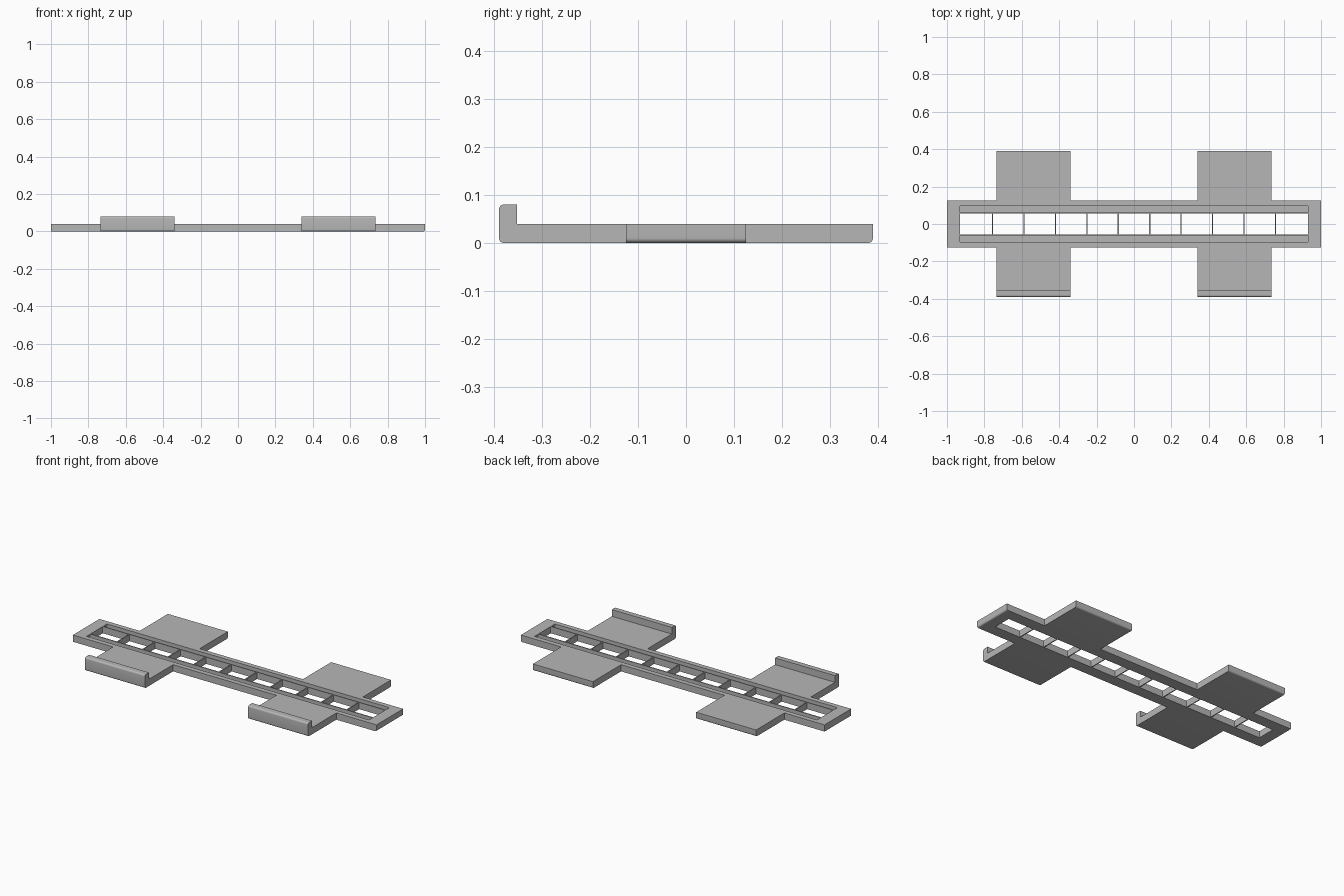
import bpy, math
from mathutils import Vector

if "Cube" in bpy.data.objects:
    bpy.data.objects.remove(bpy.data.objects["Cube"], do_unlink=True)

grey = bpy.data.materials.new("plain grey")
grey.use_nodes = True
colour = (0.47, 0.47, 0.47, 1)
grey.diffuse_color = colour
grey.node_tree.nodes["Principled BSDF"].inputs["Base Color"].default_value = colour

HEIGHT = 0.04
HALF_WIDTH = 0.125
SLOT_X = 0.93


def fillet(cx, cz, r, start, steps=6):
    """Quarter circle of profile points, counter-clockwise from start degrees."""
    angles = [math.radians(start + 90 * i / steps) for i in range(steps + 1)]
    return [(cx + r * math.cos(a), cz + r * math.sin(a)) for a in angles]


def extrude(name, profile, place, lo, hi):
    """Sweep a closed profile from lo to hi; place(u, v, t) gives the position."""
    n = len(profile)
    verts = [place(u, v, t) for t in (lo, hi) for u, v in profile]
    faces = [list(range(n)), list(range(2 * n - 1, n - 1, -1))]
    faces += [[(i + 1) % n, i, n + i, n + (i + 1) % n] for i in range(n)]
    mesh = bpy.data.meshes.new(name)
    mesh.from_pydata(verts, [], faces)
    mesh.materials.append(grey)
    # Turn the faces outward when the placement mirrors the profile
    if sum(p.center.dot(p.normal) * p.area for p in mesh.polygons) < 0:
        mesh.flip_normals()
    obj = bpy.data.objects.new(name, mesh)
    bpy.context.collection.objects.link(obj)
    bpy.ops.object.select_all(action='DESELECT')
    obj.select_set(True)
    bpy.context.view_layer.objects.active = obj
    bpy.ops.object.shade_smooth_by_angle(angle=math.radians(30))
    return obj


def along_x(u, v, t):
    return Vector((t, u, v))


def along_y(u, v, t):
    return Vector((u, t, v))


# Side rails, each with an open channel and a thin inner lip
rail = [(0.056, 0), (HALF_WIDTH, 0), (HALF_WIDTH, HEIGHT), (0.096, HEIGHT),
        (0.096, 0.02), (0.062, 0.02), (0.062, HEIGHT), (0.056, HEIGHT)]
for side, label in ((1, "back"), (-1, "front")):
    extrude(label + "_rail", [(side * y, z) for y, z in rail], along_x, -SLOT_X, SLOT_X)

# End plates closing the frame; the left one has a rounded lower edge
left_end = [(SLOT_X, 0)] + fillet(0.99, 0.01, 0.01, 270) + [(1, HEIGHT), (SLOT_X, HEIGHT)]
right_end = [(-1, 0), (-SLOT_X, 0), (-SLOT_X, HEIGHT), (-1, HEIGHT)]
extrude("left_end_plate", left_end, along_y, -HALF_WIDTH, HALF_WIDTH)
extrude("right_end_plate", right_end, along_y, -HALF_WIDTH, HALF_WIDTH)

# Thin upright rungs across the slot
for i in range(10):
    x = (i - 4.5) * 0.168
    rung = [(x - 0.003, 0), (x + 0.003, 0), (x + 0.003, HEIGHT), (x - 0.003, HEIGHT)]
    extrude("rung_%d" % (i + 1), rung, along_y, -0.056, 0.056)

# Wing pads: flat at the back, with a raised rounded lip at the front
END = 0.39
back_pad = [(HALF_WIDTH, 0)] + fillet(END - 0.01, 0.01, 0.01, 270) \
    + [(END, HEIGHT), (HALF_WIDTH, HEIGHT)]
front_pad = [(-HALF_WIDTH, 0), (-HALF_WIDTH, HEIGHT), (-0.352, HEIGHT), (-0.352, 0.08)] \
    + fillet(-END + 0.01, 0.07, 0.01, 90) + fillet(-END + 0.01, 0.01, 0.01, 180)
for lo, hi, label in ((-0.735, -0.34, "right"), (0.34, 0.735, "left")):
    extrude(label + "_back_pad", back_pad, along_x, lo, hi)
    extrude(label + "_front_pad", front_pad, along_x, lo, hi)
